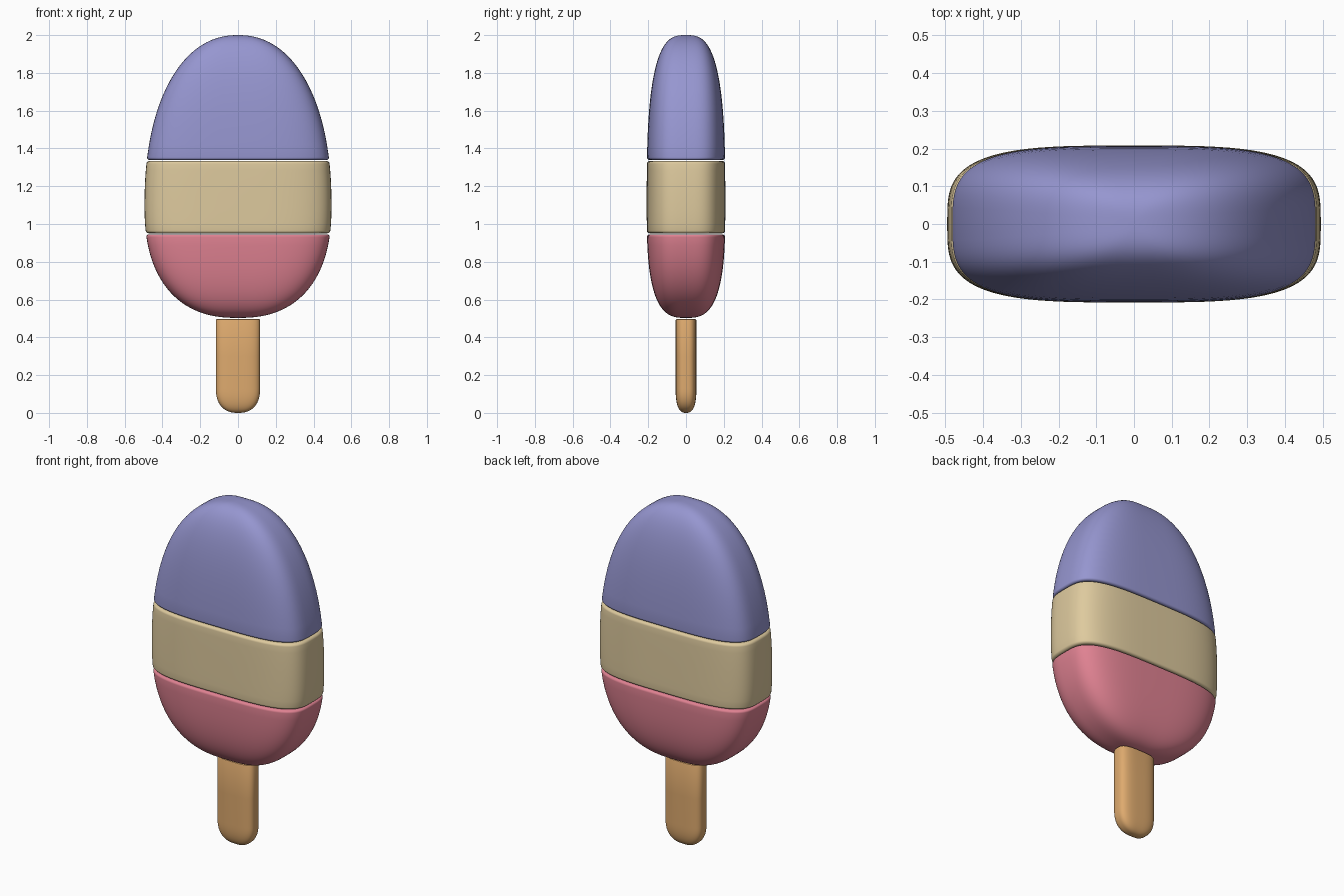
import bpy, bmesh, math

if "Cube" in bpy.data.objects:
    bpy.data.objects.remove(bpy.data.objects["Cube"])

SEG = 96


def material(name, rgb):
    m = bpy.data.materials.new(name)
    lin = [((c / 255 + 0.055) / 1.055) ** 2.4 for c in rgb]
    m.diffuse_color = (*lin, 1)
    m.use_nodes = True
    m.node_tree.nodes["Principled BSDF"].inputs["Base Color"].default_value = m.diffuse_color
    return m


def taper(t, p):
    return max(0.0, 1 - min(1, abs(t)) ** p) ** (1 / p)


def loft(name, rings, n, mat):
    """Skin superellipse rings (z, half width, half depth); zero width is a pole."""
    bm = bmesh.new()
    rows = []
    for z, a, b in rings:
        if a < 1e-4:
            rows.append([bm.verts.new((0, 0, z))])
            continue
        row = []
        for i in range(SEG):
            t = 2 * math.pi * i / SEG
            c, s = math.cos(t), math.sin(t)
            row.append(bm.verts.new((math.copysign(a * abs(c) ** (2 / n), c),
                                     math.copysign(b * abs(s) ** (2 / n), s), z)))
        rows.append(row)
    for lo, hi in zip(rows, rows[1:]):
        for i in range(SEG):
            j = (i + 1) % SEG
            if len(lo) == 1:
                bm.faces.new((lo[0], hi[j], hi[i]))
            elif len(hi) == 1:
                bm.faces.new((lo[i], lo[j], hi[0]))
            else:
                bm.faces.new((lo[i], lo[j], hi[j], hi[i]))
    for row in (rows[0], rows[-1]):
        if len(row) > 1:
            bm.faces.new(row)
    bmesh.ops.recalc_face_normals(bm, faces=bm.faces)
    me = bpy.data.meshes.new(name)
    bm.to_mesh(me)
    bm.free()
    me.materials.append(mat)
    ob = bpy.data.objects.new(name, me)
    bpy.context.collection.objects.link(ob)
    bpy.ops.object.select_all(action='DESELECT')
    ob.select_set(True)
    bpy.context.view_layer.objects.active = ob
    bpy.ops.object.shade_smooth_by_angle(angle=math.radians(40))
    return ob


# Overall ice body outline, widest at MID
MID, TOP, BOTTOM = 1.1, 2.0, 0.503


def body(z):
    if z > MID:
        t, p = (z - MID) / (TOP - MID), 2.2
    else:
        t, p = (MID - z) / (MID - BOTTOM), 2.4
    return 0.495 * taper(t, p), 0.208 * taper(t, 3)


def rim(z, direction, r=0.014, steps=5):
    """Rounded edge rings, from the cap outwards; direction points into the band."""
    out = []
    for k in range(steps + 1):
        q = math.pi / 2 * k / steps
        zz = z + direction * r * (1 - math.cos(q))
        a, b = body(zz)
        inset = r * (1 - math.sin(q))
        out.append((zz, a - inset, b - inset))
    return out


def span(z0, z1, count):
    return [(z, *body(z)) for z in (z0 + (z1 - z0) * k / count for k in range(1, count))]


def dome(z0, z1, count=28):
    """Rings from z0 to the pole z1, packed tightly near the pole."""
    return [(z, *body(z)) for z in
            (z0 + (z1 - z0) * (1 - (1 - k / count) ** 3) for k in range(1, count + 1))]


blue = material("berry blue", (150, 150, 208))
cream = material("vanilla cream", (222, 202, 158))
pink = material("strawberry pink", (224, 130, 146))
wood = material("stick wood", (222, 170, 110))

# Ice bands
loft("top_band", rim(1.339, 1) + dome(1.353, TOP), 3.5, blue)
loft("middle_band", rim(0.951, 1) + span(0.965, 1.319, 10) + rim(1.333, -1)[::-1], 3.5, cream)
loft("bottom_band", dome(0.931, BOTTOM)[::-1] + rim(0.945, -1)[::-1], 3.5, pink)

# Stick with rounded lower end
H = 0.13
stick = []
for k in range(17):
    z = H * (k / 16) ** 2
    t = (H - z) / H
    stick.append((z, 0.117 * taper(t, 2.4), 0.055 * taper(t, 2.6)))
stick += [(0.3, 0.117, 0.055), (0.49, 0.117, 0.055), (0.495, 0.115, 0.053), (0.497, 0.11, 0.048)]
loft("stick", stick, 3.2, wood)
